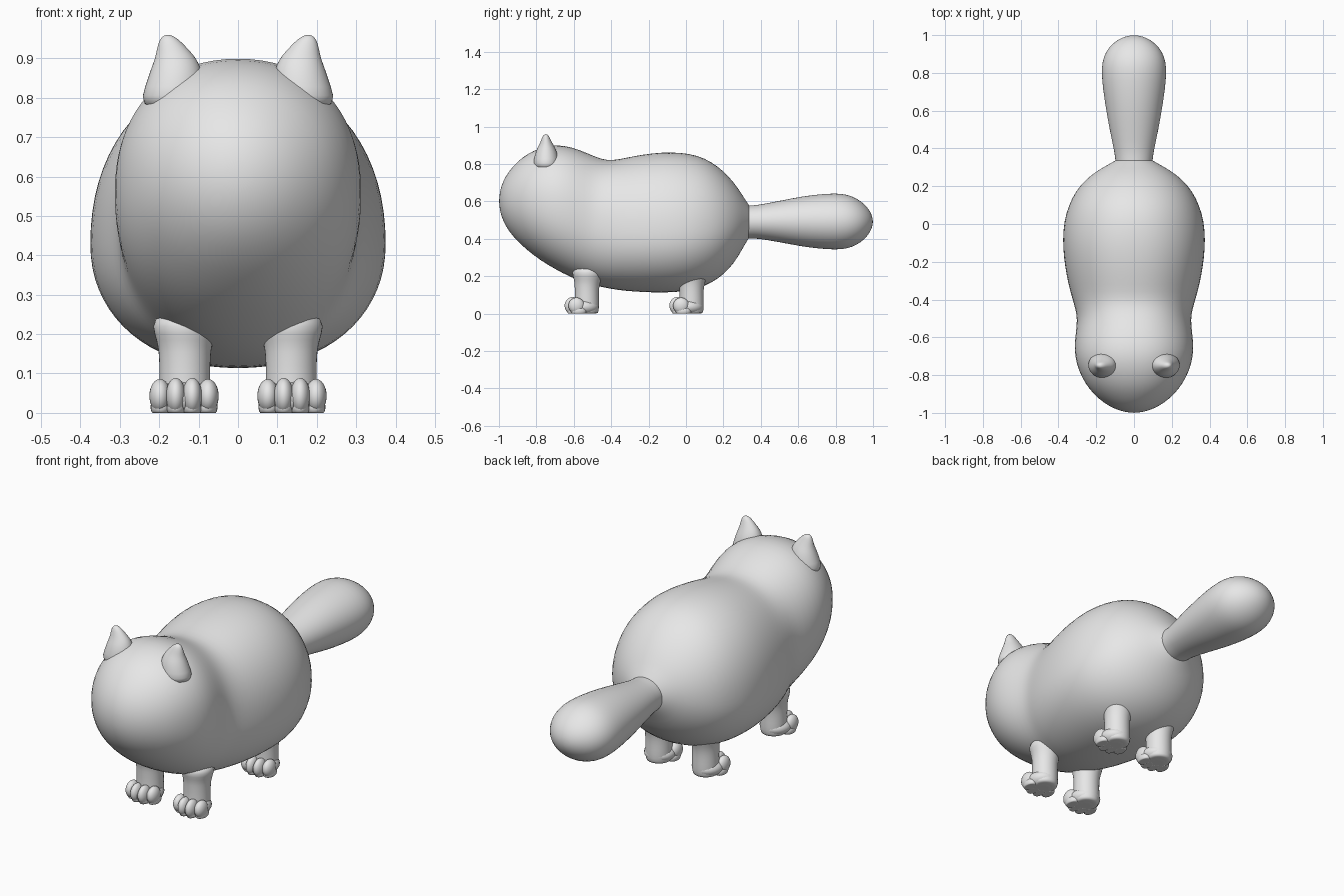
import bpy, bmesh, math
from mathutils import Matrix, Vector

fur = bpy.data.materials.new("grey_fur")
fur.diffuse_color = (0.8, 0.8, 0.8, 1)


def finish(name, bm, mirror=False, subdiv=1):
    bmesh.ops.recalc_face_normals(bm, faces=bm.faces)
    for f in bm.faces:
        f.smooth = True
    me = bpy.data.meshes.new(name)
    bm.to_mesh(me)
    bm.free()
    me.materials.append(fur)
    ob = bpy.data.objects.new(name, me)
    bpy.context.collection.objects.link(ob)
    if mirror:
        ob.modifiers.new("mirror", 'MIRROR').use_mirror_merge = False
    if subdiv:
        m = ob.modifiers.new("smooth", 'SUBSURF')
        m.levels = m.render_levels = subdiv
    return ob


def loft(name, rings, start, end, mirror=False):
    """Skin a list of closed rings and close both ends with a point."""
    bm = bmesh.new()
    loops = [[bm.verts.new(p) for p in ring] for ring in rings]
    n = len(loops[0])
    for a, b in zip(loops, loops[1:]):
        for i in range(n):
            bm.faces.new((a[i], a[(i + 1) % n], b[(i + 1) % n], b[i]))
    for tip, ring in ((start, loops[0]), (end, loops[-1])):
        v = bm.verts.new(tip)
        for i in range(n):
            bm.faces.new((v, ring[i], ring[(i + 1) % n]))
    return finish(name, bm, mirror)


def power(v, e):
    return math.copysign(abs(v) ** (2 / e), v)


def upright_ring(y, top, bottom, half, mid=0.5, e=2.0, n=36):
    """Rounded section across y; mid is the relative height of the widest point."""
    zm = bottom + mid * (top - bottom)
    pts = []
    for i in range(n):
        t = 2 * math.pi * i / n
        s = power(math.sin(t), e)
        pts.append((half * power(math.cos(t), e), y, zm + s * (top - zm if s > 0 else zm - bottom)))
    return pts


def flat_ring(z, cx, cy, hx, hy, n=20):
    return [(cx + hx * math.cos(2 * math.pi * i / n), cy + hy * math.sin(2 * math.pi * i / n), z)
            for i in range(n)]


# Head and body: y, top, bottom, half width, height of widest point, squareness
body = [
    (-0.995, 0.655, 0.550, 0.050, 0.50, 2.0), (-0.98, 0.705, 0.500, 0.100, 0.50, 2.0),
    (-0.95, 0.760, 0.443, 0.157, 0.50, 2.0), (-0.90, 0.815, 0.385, 0.215, 0.50, 2.05),
    (-0.85, 0.855, 0.340, 0.255, 0.50, 2.1), (-0.78, 0.888, 0.285, 0.293, 0.50, 2.15),
    (-0.70, 0.905, 0.237, 0.315, 0.50, 2.2), (-0.62, 0.895, 0.195, 0.315, 0.50, 2.2),
    (-0.54, 0.865, 0.165, 0.304, 0.48, 2.2), (-0.48, 0.838, 0.148, 0.303, 0.46, 2.2),
    (-0.42, 0.820, 0.135, 0.320, 0.44, 2.2), (-0.36, 0.826, 0.125, 0.338, 0.43, 2.15),
    (-0.28, 0.844, 0.117, 0.357, 0.42, 2.15), (-0.18, 0.860, 0.112, 0.373, 0.42, 2.15),
    (-0.08, 0.866, 0.112, 0.379, 0.42, 2.15), (0.02, 0.858, 0.121, 0.371, 0.42, 2.1),
    (0.10, 0.833, 0.146, 0.346, 0.43, 2.1), (0.17, 0.790, 0.184, 0.312, 0.44, 2.05),
    (0.23, 0.734, 0.236, 0.262, 0.46, 2.0), (0.28, 0.670, 0.305, 0.200, 0.48, 2.0),
    (0.315, 0.612, 0.372, 0.135, 0.50, 2.0), (0.345, 0.570, 0.415, 0.085, 0.50, 2.0)]
loft("body_and_head", [upright_ring(*r) for r in body], (0, -1.0, 0.602), (0, 0.38, 0.49))

# Tail: y, top, bottom, half width
tail = [
    (0.28, 0.58, 0.40, 0.095), (0.34, 0.579, 0.402, 0.099), (0.38, 0.580, 0.402, 0.104),
    (0.50, 0.604, 0.382, 0.130), (0.62, 0.628, 0.358, 0.151), (0.72, 0.640, 0.346, 0.166),
    (0.80, 0.645, 0.341, 0.173), (0.86, 0.639, 0.346, 0.169), (0.91, 0.619, 0.365, 0.151),
    (0.95, 0.590, 0.393, 0.121), (0.98, 0.557, 0.428, 0.079), (0.995, 0.524, 0.460, 0.040)]
loft("tail", [upright_ring(*r, n=28) for r in tail], (0, 0.25, 0.49), (0, 1.0, 0.492))

# Ears: z, centre x, centre y, half width, half depth
ear = [
    (0.78, 0.165, -0.747, 0.088, 0.075), (0.83, 0.160, -0.747, 0.076, 0.066),
    (0.87, 0.157, -0.747, 0.066, 0.056), (0.90, 0.158, -0.747, 0.053, 0.040),
    (0.92, 0.165, -0.748, 0.042, 0.030), (0.94, 0.172, -0.749, 0.030, 0.021),
    (0.952, 0.176, -0.749, 0.020, 0.015), (0.958, 0.178, -0.749, 0.010, 0.008)]
loft("ear", [flat_ring(*r) for r in ear], (0.165, -0.747, 0.76), (0.178, -0.749, 0.96), True)


def paw(name, y):
    """Foot pad with four toes, flattened on the ground."""
    bm = bmesh.new()
    lumps = [((0.137, y - 0.020, 0.036), (0.078, 0.084, 0.048))]
    for dx, dy, rx, rz in ((-0.061, -0.056, 0.027, 0.043), (-0.021, -0.076, 0.025, 0.046),
                           (0.021, -0.076, 0.025, 0.046), (0.061, -0.056, 0.027, 0.043)):
        lumps.append(((0.137 + dx, y + dy, 0.043), (rx, 0.043, rz)))
        lumps.append(((0.137 + dx * 0.95, y + dy + 0.012, 0.015), (rx, 0.042, 0.030)))
    for c, r in lumps:
        mat = Matrix.Translation(Vector(c)) @ Matrix.Diagonal((*r, 1))
        bmesh.ops.create_uvsphere(bm, u_segments=24, v_segments=16, radius=1, matrix=mat)
    for v in bm.verts:
        v.co.z = max(v.co.z, 0)
    finish(name, bm, True, 0)


# Legs flare where they meet the belly
for label, y in (("front", -0.53), ("back", 0.03)):
    leg = [(0.0, 0.0, 0.056, 0.056), (0.008, 0.0, 0.064, 0.064), (0.05, 0.0, 0.066, 0.066),
           (0.10, 0.0, 0.065, 0.064), (0.14, 0.0, 0.066, 0.066), (0.17, 0.003, 0.069, 0.070),
           (0.20, 0.004, 0.078, 0.079), (0.24, 0.004, 0.088, 0.088)]
    loft(label + "_leg", [flat_ring(z, 0.135, y + dy, hx, hy) for z, dy, hx, hy in leg],
         (0.135, y, 0), (0.135, y, 0.27), True)
    paw(label + "_paw", y)
